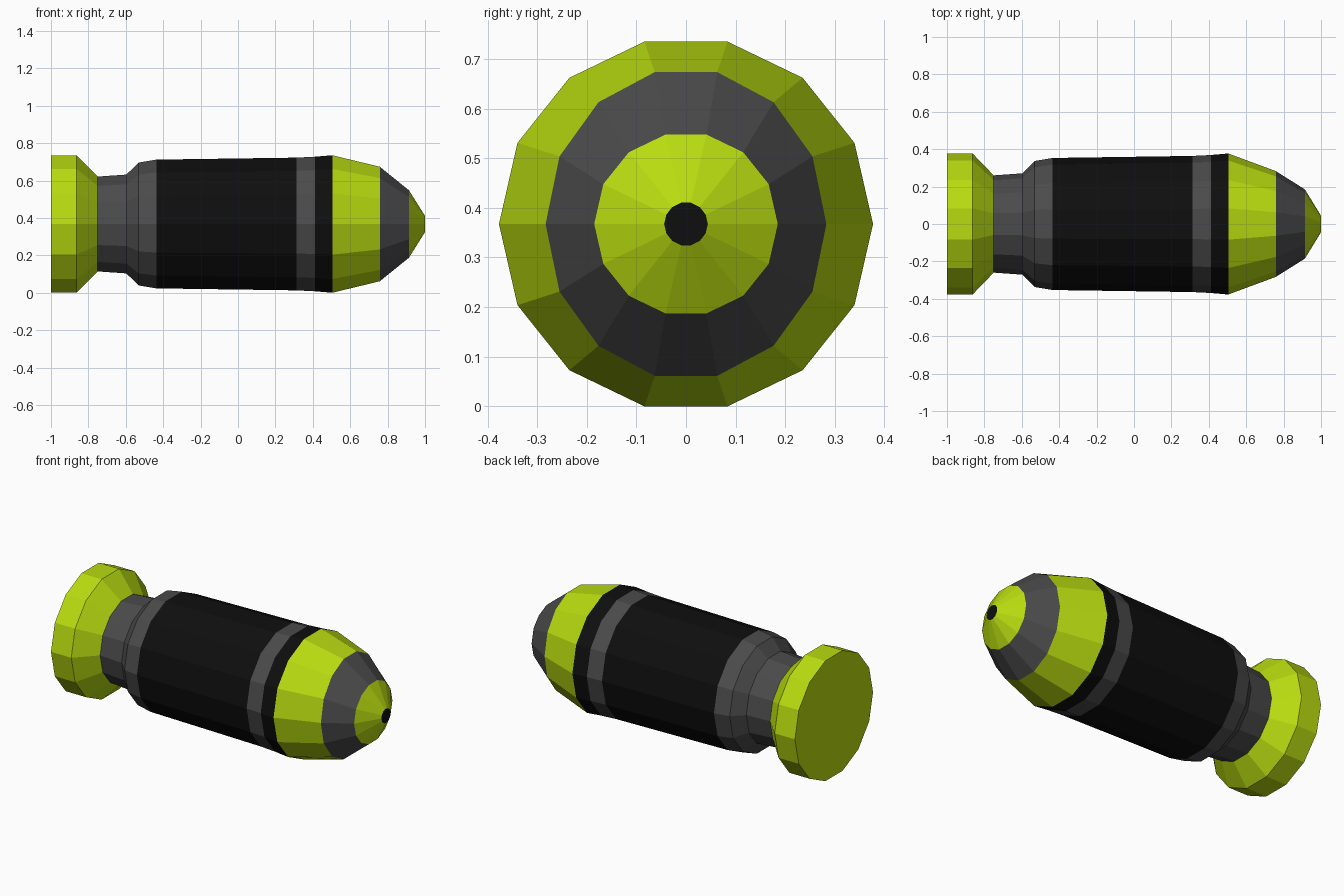
import bpy, bmesh
from math import sin, cos, pi

if "Cube" in bpy.data.objects:
    bpy.data.objects.remove(bpy.data.objects["Cube"])

SIDES = 14
AXIS_Z = 0.3675


def material(name, rgb):
    m = bpy.data.materials.new(name)
    m.diffuse_color = (*rgb, 1)
    m.use_nodes = True
    m.node_tree.nodes["Principled BSDF"].inputs["Base Color"].default_value = m.diffuse_color
    return m


LIME = material("lime", (0.48, 0.71, 0.005))
GREY = material("dark_grey", (0.07, 0.07, 0.07))
BLACK = material("black", (0.0045, 0.0045, 0.0045))


def band(name, mat, profile, cap_back=False, cap_front=None):
    """Lathe a section along x; profile points are (x, y radius, z radius)."""
    bm = bmesh.new()
    rings = []
    for x, ry, rz in profile:
        rings.append([bm.verts.new((x, ry * cos(2 * pi * i / SIDES),
                                    AXIS_Z + rz * sin(2 * pi * i / SIDES)))
                      for i in range(SIDES)])
    for a, b in zip(rings, rings[1:]):
        for i in range(SIDES):
            j = (i + 1) % SIDES
            bm.faces.new((a[i], a[j], b[j], b[i])).normal_flip()
    for f in bm.faces:
        f.normal_update()
        c = f.calc_center_median()
        if f.normal.y * c.y + f.normal.z * (c.z - AXIS_Z) < 0:
            f.normal_flip()
    if cap_back:
        bm.faces.new(rings[0][::-1])
    if cap_front:
        bm.faces.new(rings[-1]).material_index = 1
    me = bpy.data.meshes.new(name)
    bm.to_mesh(me)
    bm.free()
    me.materials.append(mat)
    if cap_front:
        me.materials.append(cap_front)
    ob = bpy.data.objects.new(name, me)
    bpy.context.collection.objects.link(ob)


# Shared rings; only the shoulder ring is slightly oval
base, rim = (-1.0, .377, .377), (-.863, .377, .377)
neck_a, neck_b = (-.75, .26, .26), (-.597, .271, .271)
collar, body_a = (-.531, .337, .337), (-.436, .353, .353)
body_b, stripe = (.313, .364, .364), (.412, .369, .369)
nose_a, nose_b = (.504, .377, .377), (.758, .283, .314)
nose_c, tip = (.914, .185, .185), (1.0, .044, .044)

# Rear flange with its chamfer
band("rear_flange", LIME, [base, rim, neck_a], cap_back=True)
# Narrow neck flaring into the body
band("neck", GREY, [neck_a, neck_b, collar, body_a])
# Main body and its stripes
band("body", BLACK, [body_a, body_b])
band("body_stripe", GREY, [body_b, stripe])
band("front_ring", BLACK, [stripe, nose_a])
# Tapered nose with a black end disc
band("nose_base", LIME, [nose_a, nose_b])
band("nose_stripe", GREY, [nose_b, nose_c])
band("nose_tip", LIME, [nose_c, tip], cap_front=BLACK)
